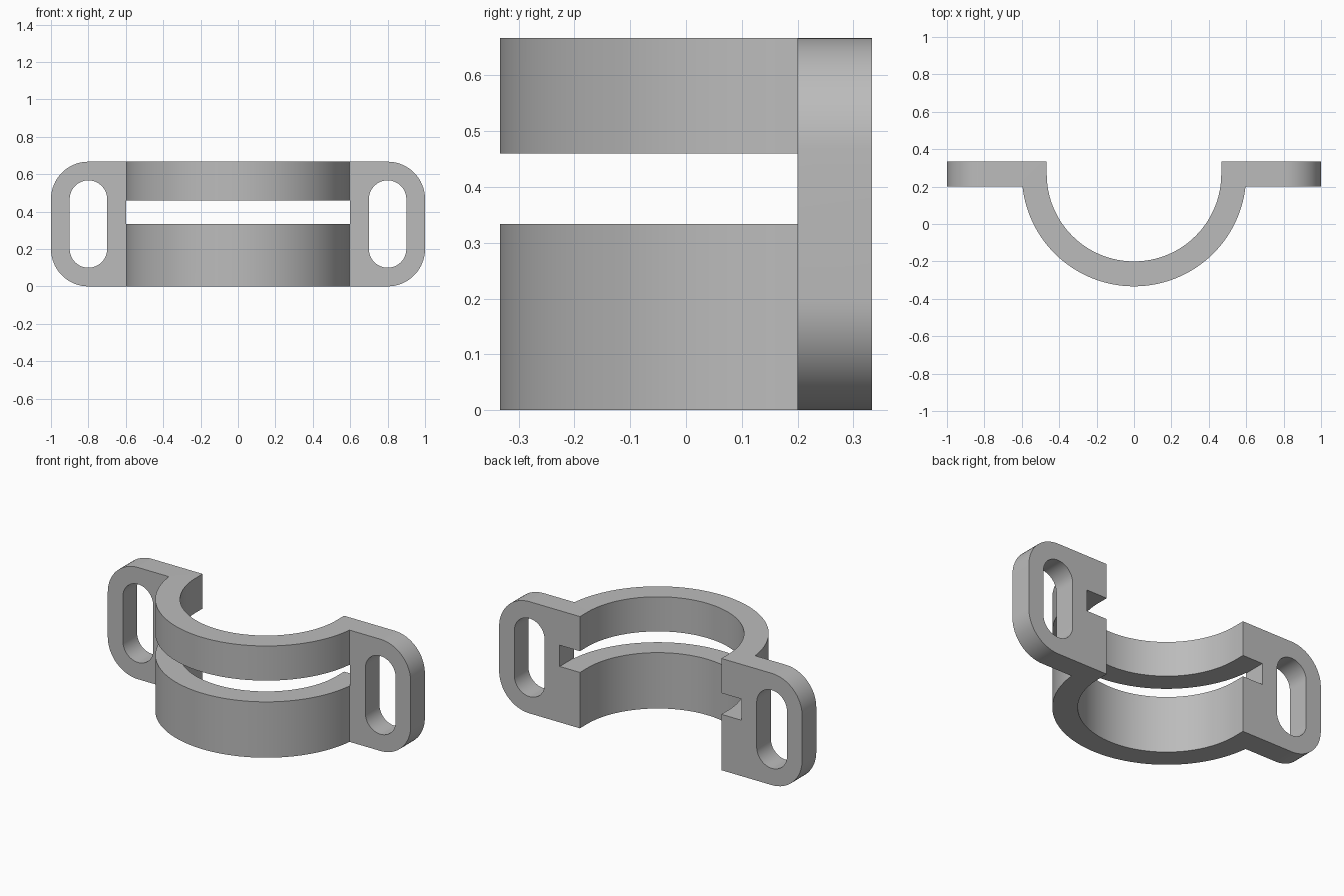
import bpy, bmesh
from math import pi, sin, cos, asin, radians
from mathutils import Vector

cube = bpy.data.objects.get("Cube")
if cube:
    bpy.data.objects.remove(cube, do_unlink=True)

HEIGHT = 2 / 3
BACK, FRONT = 1 / 3, 0.2          # lug plate faces in y
CENTRE = 4 / 15                   # arc centre in y
R_OUT, R_IN = 0.6, 7 / 15
SEGS = 64

grey = bpy.data.materials.new("plain grey")
grey.use_nodes = True
colour = (0.5, 0.5, 0.5, 1)
grey.diffuse_color = colour
grey.node_tree.nodes["Principled BSDF"].inputs["Base Color"].default_value = colour


def prism(name, points, direction):
    """Extrude a flat outline along a direction into a closed solid."""
    bm = bmesh.new()
    face = bm.faces.new([bm.verts.new(p) for p in points])
    out = bmesh.ops.extrude_face_region(bm, geom=[face])
    verts = [g for g in out["geom"] if isinstance(g, bmesh.types.BMVert)]
    bmesh.ops.translate(bm, verts=verts, vec=Vector(direction))
    bmesh.ops.recalc_face_normals(bm, faces=bm.faces)
    mesh = bpy.data.meshes.new(name)
    bm.to_mesh(mesh)
    bm.free()
    obj = bpy.data.objects.new(name, mesh)
    bpy.context.collection.objects.link(obj)
    obj.data.materials.append(grey)
    return obj


def arc(radius, start, end):
    return [(radius * cos(a), CENTRE + radius * sin(a), 0)
            for a in (start + (end - start) * i / SEGS for i in range(SEGS + 1))]


def rounded(x0, x1, z0, z1, r, y, n=16):
    """Rounded rectangle outline in the xz plane."""
    corners = [(x1 - r, z1 - r), (x0 + r, z1 - r), (x0 + r, z0 + r), (x1 - r, z0 + r)]
    return [(cx + r * cos(a), y, cz + r * sin(a))
            for q, (cx, cz) in enumerate(corners)
            for a in ((q + i / n) * pi / 2 for i in range(n + 1))]


def cut(target, tool, operation):
    mod = target.modifiers.new(tool.name, "BOOLEAN")
    mod.operation = operation
    mod.solver = "EXACT"
    mod.object = tool
    bpy.ops.object.select_all(action="DESELECT")
    target.select_set(True)
    bpy.context.view_layer.objects.active = target
    bpy.ops.object.modifier_apply(modifier=mod.name)
    bpy.data.objects.remove(tool, do_unlink=True)


# Half-round band with a flat lug on each side
a = asin((FRONT - CENTRE) / R_OUT)
outline = [(1, BACK, 0), (1, FRONT, 0)]
outline += arc(R_OUT, a, -pi - a)
outline += [(-1, FRONT, 0), (-1, BACK, 0), (-R_IN, BACK, 0)]
outline += arc(R_IN, -pi, 0)
outline += [(R_IN, BACK, 0)]
clamp = prism("clamp_half", outline, (0, 0, HEIGHT))

# Rounded lug corners
cut(clamp, prism("corner_shape", rounded(-1, 1, 0, HEIGHT, 0.2, -1), (0, 2, 0)), "INTERSECT")

# Bolt slots
for side in (-1, 1):
    slot = rounded(side * 0.8 - 0.1, side * 0.8 + 0.1, 0.1, HEIGHT - 0.1, 0.0999, 0)
    cut(clamp, prism("slot_shape", slot, (0, 1, 0)), "DIFFERENCE")

# Strap groove through the band
groove = [(-0.6, -1, 1 / 3), (0.6, -1, 1 / 3), (0.6, -1, 0.46), (-0.6, -1, 0.46)]
cut(clamp, prism("groove_shape", groove, (0, 2, 0)), "DIFFERENCE")

clamp.select_set(True)
bpy.context.view_layer.objects.active = clamp
bpy.ops.object.shade_smooth_by_angle(angle=radians(30))
